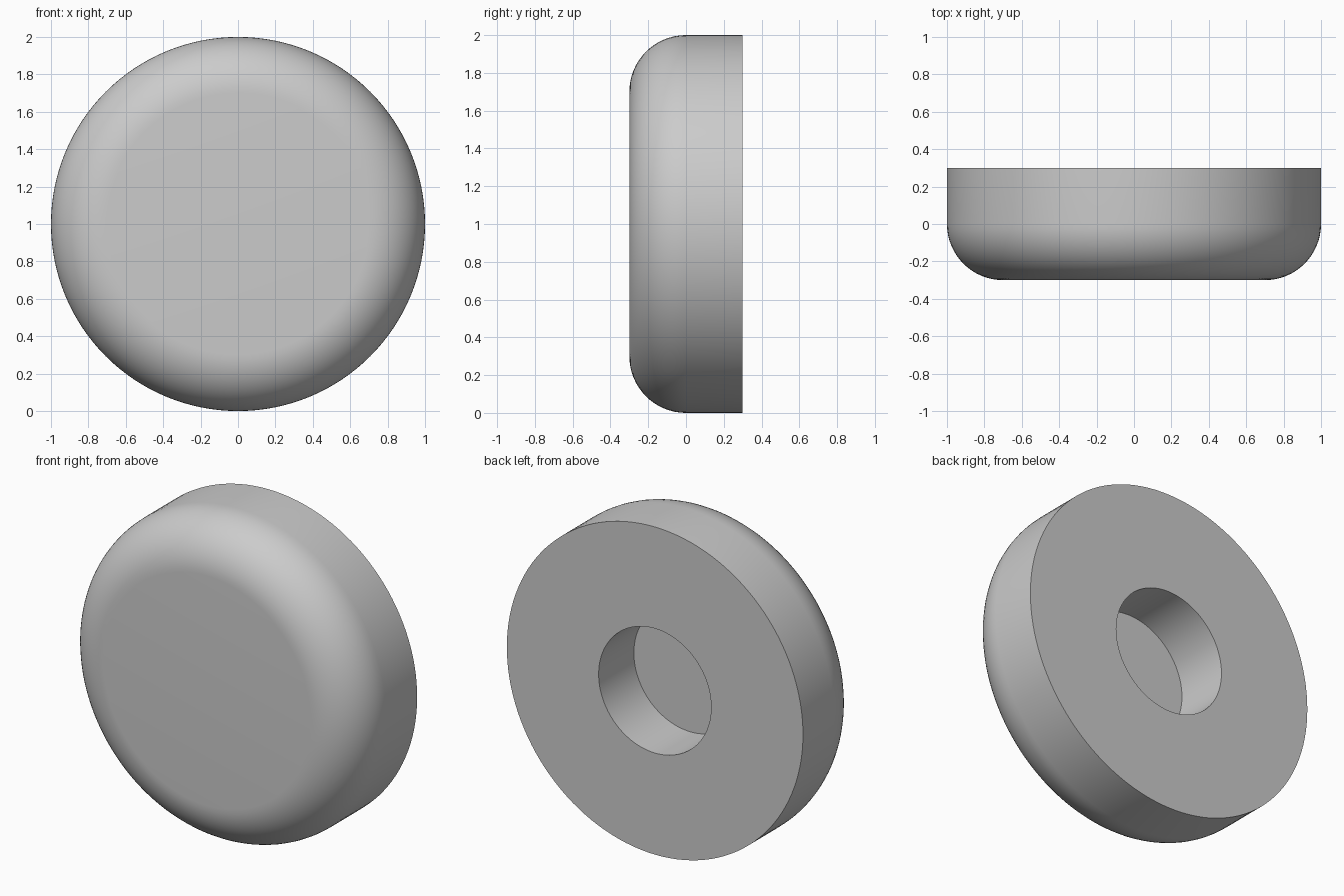
import bpy, bmesh, math
from mathutils import Vector, Matrix

default = bpy.data.objects.get("Cube")
if default:
    bpy.data.objects.remove(default, do_unlink=True)

RADIUS, HALF, ROUND = 1.0, 0.3, 0.3
HOLE_RADIUS, HOLE_DEPTH = 0.38, 0.34
ARC_STEPS, SIDES = 16, 128

# Plain grey material
grey = bpy.data.materials.new("light_grey")
grey.use_nodes = True
colour = (0.6, 0.6, 0.6, 1)
grey.diffuse_color = colour
grey.node_tree.nodes["Principled BSDF"].inputs["Base Color"].default_value = colour

# Half profile as (radius, depth): rounded front, straight rim, flat back, blind hole
profile = [(0, -HALF)]
for i in range(ARC_STEPS + 1):
    a = math.pi / 2 * i / ARC_STEPS
    profile.append((RADIUS - ROUND + ROUND * math.sin(a), -HALF + ROUND * (1 - math.cos(a))))
floor = HALF - HOLE_DEPTH
profile += [(RADIUS, HALF), (HOLE_RADIUS, HALF), (HOLE_RADIUS, floor), (0, floor)]

# Spin the profile around the front-to-back axis
bm = bmesh.new()
verts = [bm.verts.new((r, y, 0)) for r, y in profile]
edges = [bm.edges.new(pair) for pair in zip(verts, verts[1:])]
bmesh.ops.spin(bm, geom=verts + edges, cent=(0, 0, 0), axis=(0, 1, 0),
               angle=math.tau, steps=SIDES, use_merge=False)
bmesh.ops.remove_doubles(bm, verts=bm.verts, dist=0.0005)
bmesh.ops.recalc_face_normals(bm, faces=bm.faces)
bmesh.ops.translate(bm, verts=bm.verts, vec=Vector((0, 0, RADIUS)))

mesh = bpy.data.meshes.new("round_knob")
bm.to_mesh(mesh)
bm.free()
mesh.materials.append(grey)
knob = bpy.data.objects.new("round_knob", mesh)
bpy.context.collection.objects.link(knob)

# Smooth curves, sharp rims
bpy.ops.object.select_all(action='DESELECT')
knob.select_set(True)
bpy.context.view_layer.objects.active = knob
bpy.ops.object.shade_smooth_by_angle(angle=math.radians(30))
